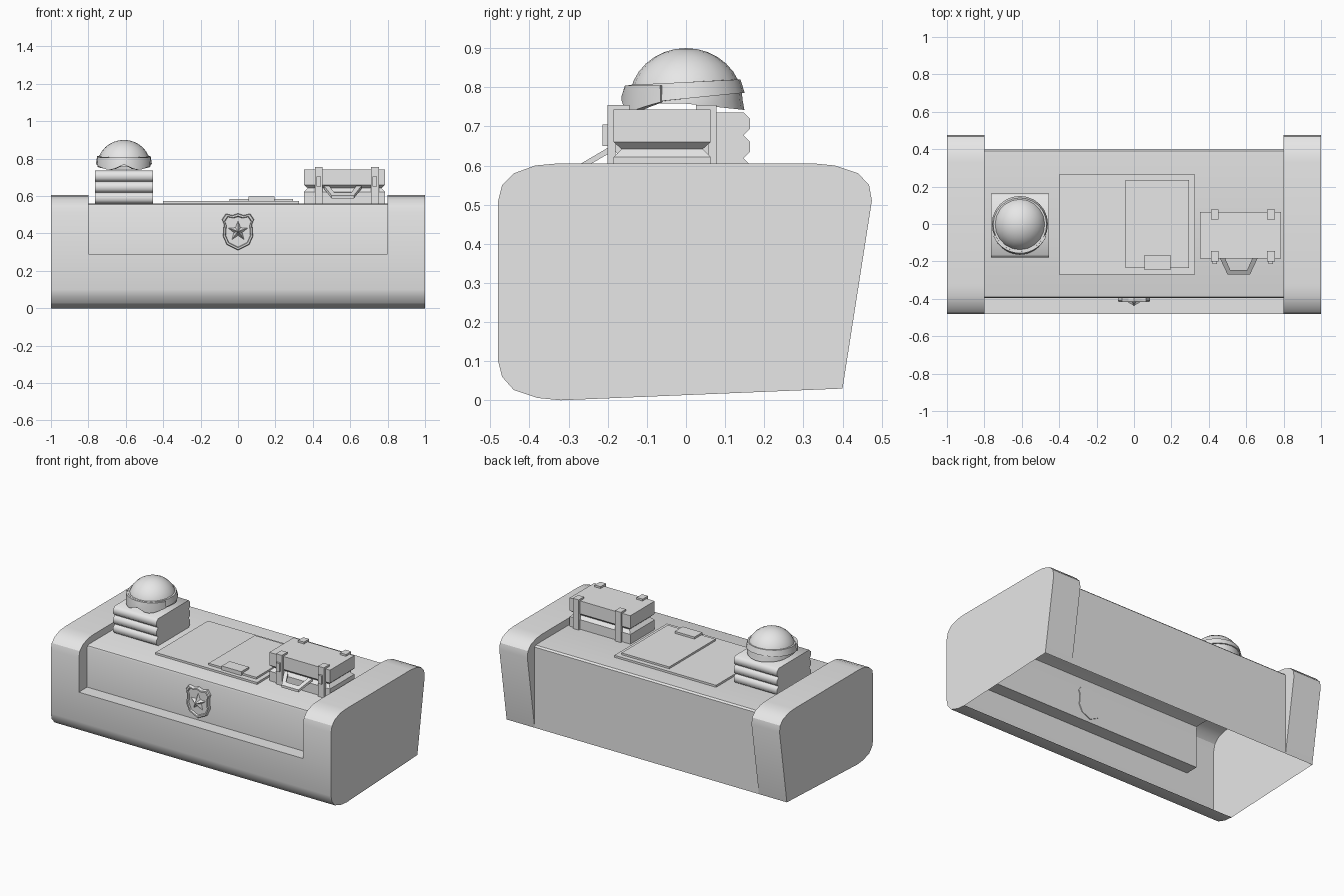
import bpy, bmesh, math
from mathutils import Vector

cube = bpy.data.objects.get("Cube")
if cube:
    bpy.data.objects.remove(cube, do_unlink=True)

grey = bpy.data.materials.new("plain grey")
grey.use_nodes = True
grey.diffuse_color = (0.8, 0.8, 0.8, 1)
grey.node_tree.nodes["Principled BSDF"].inputs["Base Color"].default_value = (0.8, 0.8, 0.8, 1)


def finish(name, bm, angle=30):
    bmesh.ops.remove_doubles(bm, verts=bm.verts, dist=0.0001)
    bmesh.ops.recalc_face_normals(bm, faces=bm.faces)
    me = bpy.data.meshes.new(name)
    bm.to_mesh(me)
    bm.free()
    ob = bpy.data.objects.new(name, me)
    bpy.context.collection.objects.link(ob)
    me.materials.append(grey)
    bpy.ops.object.select_all(action='DESELECT')
    ob.select_set(True)
    bpy.context.view_layer.objects.active = ob
    bpy.ops.object.shade_smooth_by_angle(angle=math.radians(angle))
    return ob


def loft(bm, rings, closed=True, caps=True):
    """Skin a list of equal-length point rings."""
    vs = [[bm.verts.new(p) for p in r] for r in rings]
    n = len(vs[0])
    for a, b in zip(vs, vs[1:]):
        for i in range(n if closed else n - 1):
            j = (i + 1) % n
            bm.faces.new((a[i], a[j], b[j], b[i]))
    if caps:
        bm.faces.new(vs[0])
        bm.faces.new(vs[-1])


def box(name, x0, x1, y0, y1, z0, z1):
    bm = bmesh.new()
    loft(bm, [[(x0, y0, z), (x1, y0, z), (x1, y1, z), (x0, y1, z)] for z in (z0, z1)])
    return finish(name, bm)


# Desk shell: end profile and recessed middle profile as (y, z), open underneath
lower = [(-.32, 0), (-.38, .006), (-.44, .026), (-.47, .06), (-.48, .10), (-.48, .29)]
upper = [(-.48, .51), (-.47, .55), (-.44, .58), (-.385, .6), (-.33, .605), (.33, .605),
         (.38, .6), (.44, .58), (.468, .55), (.475, .51), (.40, .03)]
recess = [(-.395, .29), (-.395, .545), (-.391, .556), (-.38, .56), (.39, .56), (.40, .55), (.40, .03)]


def at(x, pts):
    return [(x, y, z) for y, z in pts]


bm = bmesh.new()
loft(bm, [at(-.8, lower + recess), at(.8, lower + recess)], closed=False, caps=False)
for s in (-1, 1):
    loft(bm, [at(s * .8, lower + upper), at(s, lower + upper)], closed=False, caps=False)
    bm.faces.new([bm.verts.new(p) for p in at(s, lower + upper)])
    shoulder = [lower[-1]] + upper + recess[-2::-1]
    bm.faces.new([bm.verts.new(p) for p in at(s * .8, shoulder)])
finish("desk_shell", bm)

# Shield badge with raised rim
half = [(0, .507), (.03, .497), (.065, .505), (.085, .475), (.075, .45), (.08, .385), (.06, .34), (0, .31)]
outline = half + [(-x, z) for x, z in half[-2:0:-1]]


def shield_ring(k, y):
    return [(x * k, y, .41 + (z - .41) * k) for x, z in outline]


bm = bmesh.new()
loft(bm, [shield_ring(1, -.39), shield_ring(1, -.41), shield_ring(.96, -.416),
          shield_ring(.86, -.416), shield_ring(.82, -.405)])
finish("shield_badge", bm)

# Faceted star
bm = bmesh.new()
star = []
for i in range(10):
    r = .057 if i % 2 == 0 else .024
    a = math.pi / 2 + i * math.pi / 5
    star.append((r * math.cos(a), -.404, .412 + r * math.sin(a)))
ring = [bm.verts.new(p) for p in star]
tip = bm.verts.new((0, -.438, .412))
for i in range(10):
    bm.faces.new((ring[i], ring[(i + 1) % 10], tip))
bm.faces.new(ring)
finish("badge_star", bm, 5)

# Papers on the desk top
box("desk_mat", -.4, .325, -.27, .265, .555, .573)
box("clipboard", -.045, .295, -.235, .235, .573, .585)
box("clipboard_clip", .055, .195, -.245, -.165, .573, .598)

# Stack of folded cloth
for i in range(3):
    z0, h, c = .56 + i * .0585, .0585, .016
    y0, y1, z1 = -.18, .163, z0 + h
    prof = [(y0 + c, z0), (y1 - c, z0), (y1, z0 + c), (y1, z1 - c),
            (y1 - c, z1), (y0 + c, z1), (y0, z1 - c), (y0, z0 + c)]
    bm = bmesh.new()
    loft(bm, [at(-.765, prof), at(-.455, prof)])
    finish("folded_cloth_%d" % (i + 1), bm, 50)

# Helmet dome, brow edge lifted at front and sides
HX = -.61
bm = bmesh.new()
bmesh.ops.create_uvsphere(bm, u_segments=20, v_segments=16, radius=1)
bmesh.ops.delete(bm, geom=[v for v in bm.verts if v.co.z < -.01], context='VERTS')
rim = [e for e in bm.edges if e.is_boundary]
for v in bm.verts:
    v.co = Vector((HX + v.co.x * .142, v.co.y * .145, .765 + v.co.z * .135))
skirt = bmesh.ops.extrude_edge_only(bm, edges=rim)["geom"]
for v in [g for g in skirt if isinstance(g, bmesh.types.BMVert)]:
    v.co.z = .758 - .016 * max(0, v.co.y / .145)
    v.co.y *= 1.03
finish("helmet_dome", bm, 60)


def arc_band(name, a0, a1, n, section, closed):
    """Sweep a (radius, z) section about the helmet; angle 0 faces the front."""
    bm = bmesh.new()
    rings = []
    for i in range(n + 1):
        a = a0 + (a1 - a0) * i / n
        rings.append([(HX + r * math.sin(a), -r * math.cos(a), z) for r, z in section(a)])
    loft(bm, rings, caps=not closed)
    return finish(name, bm, 40)


def strap_section(a):
    f = (1 + math.cos(a)) / 2
    lo, hi = .786 - .03 * f, .82 - .014 * f
    return [(.128, lo), (.15, lo), (.139 + .008 * f, hi), (.128, hi)]


def lens_section(a):
    t = abs(a) / math.radians(65)
    lo = .768 - .028 * min(1, t / .35) + .022 * max(0, (t - .5) / .5)
    return [(.135, lo), (.165 - .01 * t, lo), (.165 - .01 * t, lo + .008),
            (.156, .805), (.135, .805)]


arc_band("goggle_strap", 0, math.tau, 24, strap_section, True)
arc_band("goggle_lens", -math.radians(65), math.radians(65), 14, lens_section, False)

# Crate with a grooved seam between base and lid
bm = bmesh.new()
levels = [(.56, 0), (.622, 0), (.642, .02), (.66, 0), (.743, 0)]
loft(bm, [[(.353 + d, -.185 + d, z), (.786 - d, -.185 + d, z),
           (.786 - d, .063 - d, z), (.353 + d, .063 - d, z)] for z, d in levels])
finish("crate", bm)

# Crate brackets hooked over the lid, with front latches
for side, x in (("left", .732), ("right", .432)):
    for place, wall, out, hook in (("front", -.18, -.2, -.145), ("back", .058, .078, .025)):
        prof = [(wall, .56), (out, .56), (out, .755), (hook, .755), (hook, .74), (wall, .74)]
        bm = bmesh.new()
        loft(bm, [at(x - .021, prof), at(x + .021, prof)])
        finish("%s_%s_bracket" % (place, side), bm)
    box("%s_latch" % side, x - .012, x + .012, -.213, -.198, .65, .705)

# Trapezoid carry handle, sloping forward and down


def handle_point(x, t, lift):
    return (.56 + x, -.185 - .085 * t, .638 - .05 * t + lift)


bm = bmesh.new()
path = [((-.10, 0), (-.072, 0)), ((-.06, 1), (-.045, .72)), ((.06, 1), (.045, .72)), ((.10, 0), (.072, 0))]
loft(bm, [[handle_point(*o, 0), handle_point(*i, 0),
           handle_point(*i, .016), handle_point(*o, .016)] for o, i in path])
finish("crate_handle", bm)
